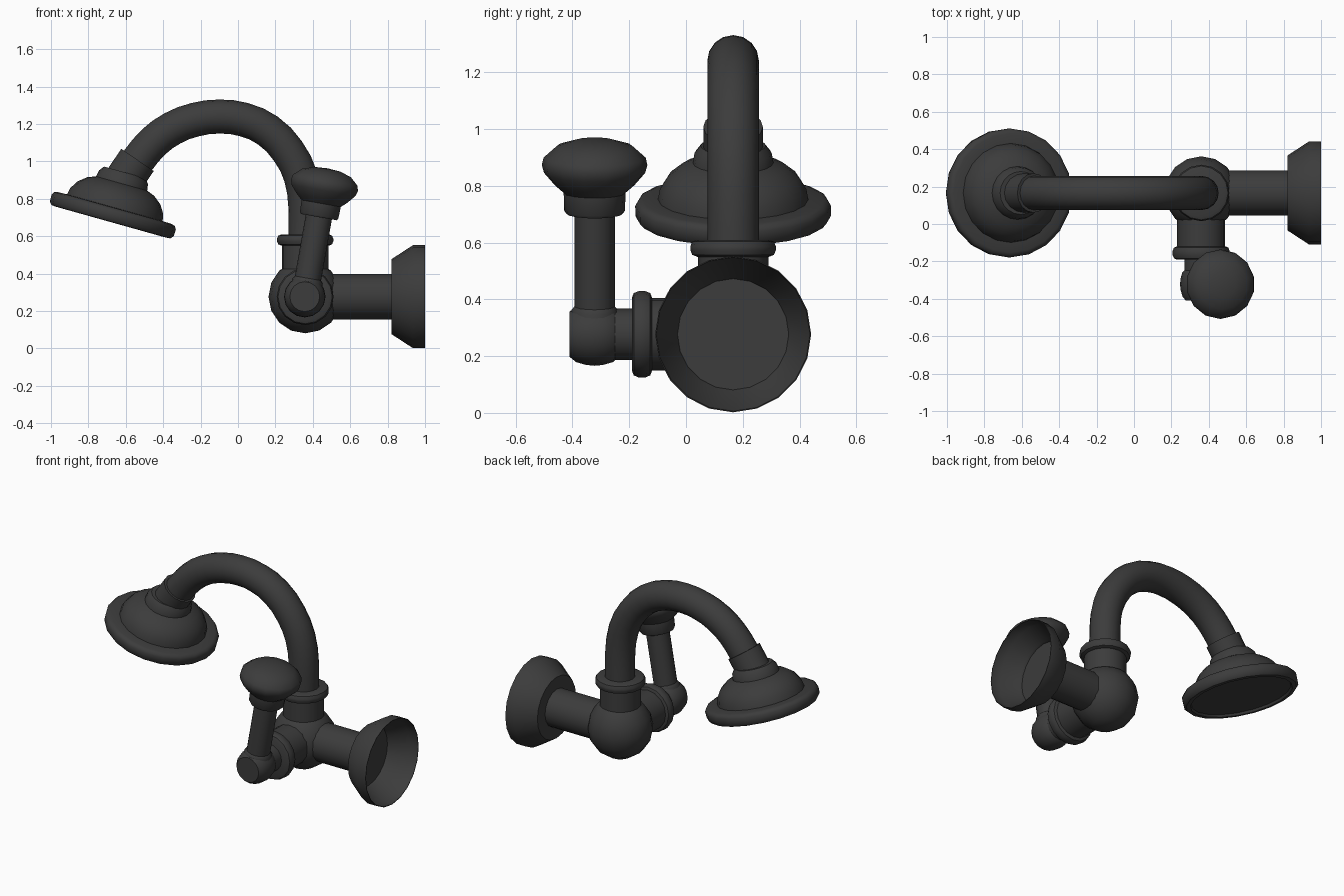
import bpy, bmesh, math
from mathutils import Vector

cube = bpy.data.objects.get("Cube")
if cube:
    bpy.data.objects.remove(cube, do_unlink=True)

iron = bpy.data.materials.new("dark_iron")
iron.use_nodes = True
colour = (0.045, 0.045, 0.045, 1)
iron.diffuse_color = colour
iron.node_tree.nodes["Principled BSDF"].inputs["Base Color"].default_value = colour


def smooth(obj, angle=40):
    bpy.ops.object.select_all(action="DESELECT")
    obj.select_set(True)
    bpy.context.view_layer.objects.active = obj
    bpy.ops.object.shade_smooth_by_angle(angle=math.radians(angle))


def lathe(name, profile, origin, axis, sides=16):
    """Turn (radius, distance) points about an axis through origin."""
    bm = bmesh.new()
    pts = [bm.verts.new((r, 0, t)) for r, t in profile]
    edges = [bm.edges.new(pair) for pair in zip(pts, pts[1:])]
    bmesh.ops.spin(bm, geom=pts + edges, cent=(0, 0, 0), axis=(0, 0, 1),
                   angle=math.tau, steps=sides, use_duplicate=False)
    bmesh.ops.remove_doubles(bm, verts=bm.verts, dist=0.0005)
    bmesh.ops.recalc_face_normals(bm, faces=bm.faces)
    mesh = bpy.data.meshes.new(name)
    bm.to_mesh(mesh)
    bm.free()
    mesh.materials.append(iron)
    obj = bpy.data.objects.new(name, mesh)
    bpy.context.collection.objects.link(obj)
    obj.location = origin
    obj.rotation_mode = "QUATERNION"
    obj.rotation_quaternion = Vector(axis).to_track_quat("Z", "Y")
    smooth(obj)


def rod(name, radius, start, end, origin, axis, sides=16):
    lathe(name, [(0, start), (radius, start), (radius, end), (0, end)],
          origin, axis, sides)


def collar(name, radius, start, end, origin, axis):
    """Ring with rounded edges."""
    b, c = 0.024, 0.007
    lathe(name, [(0, start), (radius - b, start), (radius - c, start + c),
                 (radius, start + b), (radius, end - b), (radius - c, end - c),
                 (radius - b, end), (0, end)], origin, axis)


Y = 0.166
body = Vector((0.359, Y, 0.277))
UP, FRONT, SIDE = (0, 0, 1), (0, -1, 0), (1, 0, 0)

# Valve body: ball with three branches
R = 0.196
steps = 8
lathe("valve_ball", [(R * math.sin(math.pi * i / steps), -R * math.cos(math.pi * i / steps))
                     for i in range(steps + 1)], body, UP)
rod("upper_neck", 0.124, 0, 0.29, body, UP)
collar("upper_collar", 0.151, 0.273, 0.333, body, UP)
rod("front_neck", 0.128, 0, 0.29, body, FRONT)
collar("front_collar", 0.152, 0.285, 0.357, body, FRONT)
rod("valve_stem", 0.09, 0.34, 0.43, body, FRONT)
rod("wall_pipe", 0.121, 0, 0.466, body, SIDE)

# Hollow wall flange with a shallow step at its floor
lathe("wall_flange", [(0, 0.461), (0.2, 0.461), (0.275, 0.576), (0.275, 0.641),
                      (0.271, 0.641), (0.267, 0.579), (0.2, 0.485),
                      (0.196, 0.47), (0, 0.47)],
      body, SIDE, 20)

# Handle: hub, lever and knob
hub = Vector((0.357, -0.322, 0.277))
tilt = (math.sin(math.radians(10)), 0, math.cos(math.radians(10)))
lathe("handle_hub", [(0, -0.083), (0.08, -0.083), (0.098, -0.065), (0.108, -0.03),
                     (0.111, 0), (0.108, 0.03), (0.098, 0.065), (0.08, 0.088),
                     (0, 0.088)], hub, FRONT, 16)
lathe("handle_socket", [(0, 0), (0.083, 0), (0.083, 0.085), (0.071, 0.1), (0, 0.1)],
      hub, tilt)
rod("handle_lever", 0.071, 0, 0.46, hub, tilt)
lathe("handle_knob", [(0, 0.432), (0.1, 0.432), (0.107, 0.442), (0.109, 0.506),
                      (0.14, 0.533), (0.178, 0.577), (0.186, 0.605), (0.18, 0.632),
                      (0.135, 0.672), (0.07, 0.692), (0, 0.697)], hub, tilt, 14)

# Curved arm
path = [(0.36, 0.58), (0.36, 0.76), (0.335, 0.92), (0.267, 1.055), (0.16, 1.165),
        (0.03, 1.224), (-0.1, 1.24), (-0.23, 1.223), (-0.35, 1.177), (-0.45, 1.105),
        (-0.533, 1.008), (-0.585, 0.932)]
curve = bpy.data.curves.new("curved_arm", "CURVE")
curve.dimensions = "3D"
curve.bevel_depth = 0.091
curve.bevel_resolution = 6
curve.resolution_u = 2
curve.use_fill_caps = True
spline = curve.splines.new("BEZIER")
spline.bezier_points.add(len(path) - 1)
for point, (x, z) in zip(spline.bezier_points, path):
    point.co = (x, Y, z)
    point.handle_left_type = point.handle_right_type = "AUTO"
curve.materials.append(iron)
arm = bpy.data.objects.new("curved_arm", curve)
bpy.context.collection.objects.link(arm)
bpy.ops.object.select_all(action="DESELECT")
arm.select_set(True)
bpy.context.view_layer.objects.active = arm
bpy.ops.object.convert(target="MESH")
smooth(bpy.context.view_layer.objects.active)

# Sleeve joining the arm to the spray head
rod("head_sleeve", 0.105, 0, 0.16, (-0.537, Y, 1.008), (-0.565, 0, -0.825))

# Spray head: bell, rim and recessed face plate
lathe("spray_head", [(0, 0), (0.298, 0), (0.305, -0.014), (0.33, -0.012),
                     (0.344, 0.004), (0.345, 0.042), (0.335, 0.058), (0.318, 0.064),
                     (0.265, 0.066), (0.258, 0.103), (0.23, 0.148), (0.185, 0.184),
                     (0.142, 0.2), (0.136, 0.235), (0.115, 0.262), (0, 0.262)],
      (-0.676, Y, 0.689), (0.27, 0, 0.963), 20)
